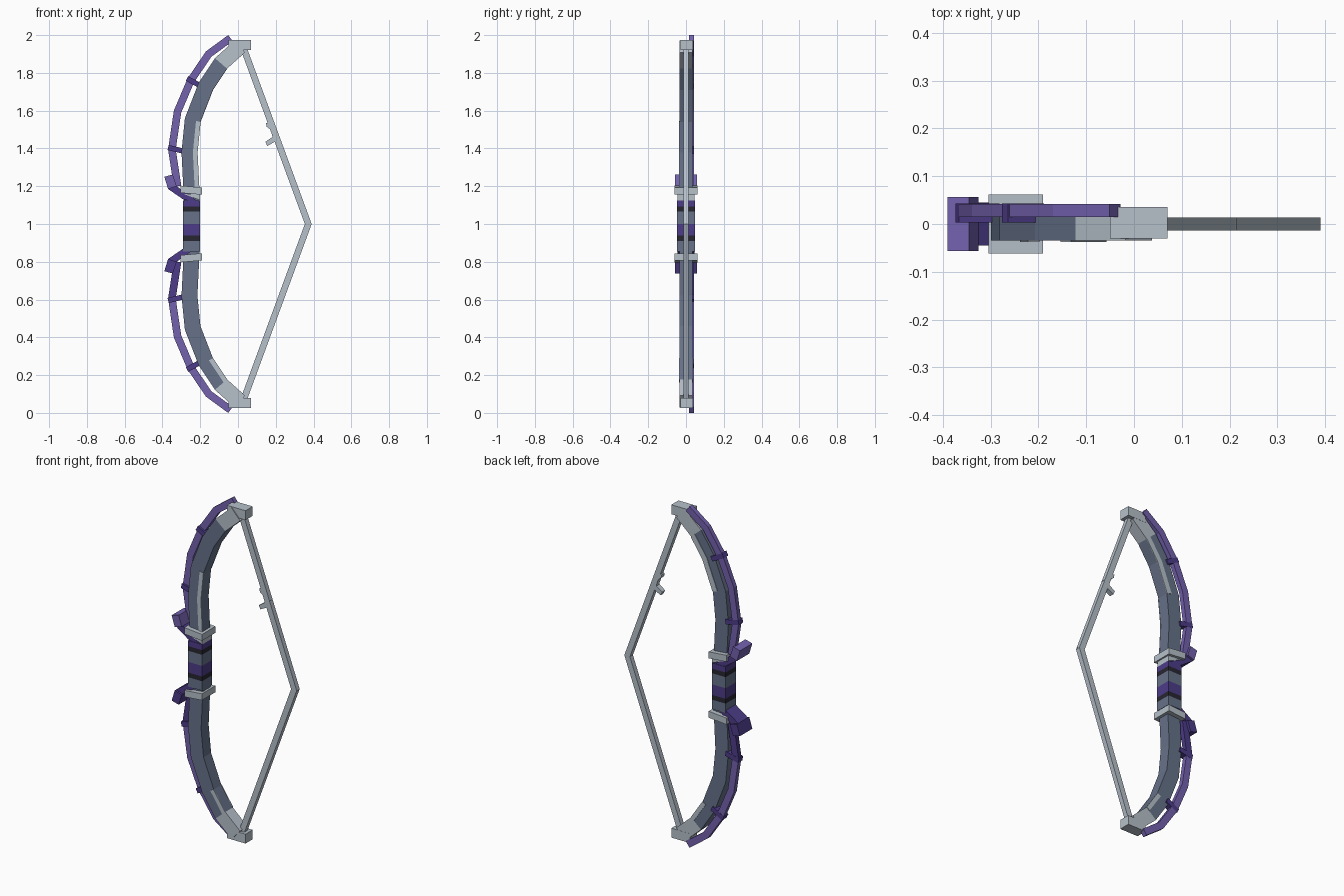
import bpy, bmesh
from mathutils import Vector

if "Cube" in bpy.data.objects:
    bpy.data.objects.remove(bpy.data.objects["Cube"])


def material(name, hex_code):
    srgb = [int(hex_code[i:i + 2], 16) / 255 for i in (0, 2, 4)]
    col = [c / 12.92 if c < 0.04045 else ((c + 0.055) / 1.055) ** 2.4 for c in srgb] + [1]
    m = bpy.data.materials.new(name)
    m.use_nodes = True
    m.diffuse_color = col
    m.node_tree.nodes["Principled BSDF"].inputs["Base Color"].default_value = col
    return m


SLATE, SILVER, VIOLET, PURPLE, BLACK = range(5)
MATS = [material("slate", "667289"), material("silver", "b6c0ca"),
        material("violet", "7361ae"), material("deep purple", "4d3c88"),
        material("near black", "272530")]


def finish(name, bm):
    bmesh.ops.recalc_face_normals(bm, faces=bm.faces)
    mesh = bpy.data.meshes.new(name)
    bm.to_mesh(mesh)
    bm.free()
    for m in MATS:
        mesh.materials.append(m)
    bpy.context.collection.objects.link(bpy.data.objects.new(name, mesh))


def place(x, y, z, low):
    return (x, y, 2 - z if low else z)


def prism(name, outline, y0, y1, mat, low=False):
    """Extrude an x-z outline through y."""
    bm = bmesh.new()
    front, back = [[bm.verts.new(place(x, y, z, low)) for x, z in outline] for y in (y0, y1)]
    bm.faces.new(front)
    bm.faces.new(back)
    for i in range(len(outline)):
        j = (i + 1) % len(outline)
        bm.faces.new((front[i], front[j], back[j], back[i]))
    for f in bm.faces:
        f.material_index = mat
    finish(name, bm)


def box(name, x0, x1, y0, y1, z0, z1, mat, low=False):
    prism(name, [(x0, z0), (x1, z0), (x1, z1), (x0, z1)], y0, y1, mat, low)


def sweep(name, path, lo, hi, y0, y1, mats, low=False, first=0, last=None):
    """Rectangular strip along an x-z path, mitred at each bend, one colour per segment."""
    pts = [Vector(p) for p in path]
    dirs = [(b - a).normalized() for a, b in zip(pts, pts[1:])]
    bm = bmesh.new()
    rings = []
    for i, p in enumerate(pts):
        a, b = dirs[max(i - 1, 0)], dirs[min(i, len(dirs) - 1)]
        t = (a + b).normalized()
        n = Vector((t.y, -t.x)) / max(t.dot(a), 0.5)
        q, r = p + n * lo, p + n * hi
        corners = [(q.x, y0, q.y), (r.x, y0, r.y), (r.x, y1, r.y), (q.x, y1, q.y)]
        rings.append([place(*c, low) for c in corners])
    rings = [[bm.verts.new(c) for c in ring] for ring in rings[first:last]]
    for k, (r, s) in enumerate(zip(rings, rings[1:])):
        for i in range(4):
            j = (i + 1) % 4
            f = bm.faces.new((r[i], r[j], s[j], s[i]))
            f.material_index = mats[min(k, len(mats) - 1)]
    for ring, m in ((rings[0], mats[0]), (rings[-1], mats[-1])):
        bm.faces.new(ring).material_index = m
    finish(name, bm)


limb = [(-0.245, 1.0), (-0.245, 1.14), (-0.257, 1.38), (-0.24, 1.55),
        (-0.17, 1.73), (-0.09, 1.85), (0.01, 1.94)]
ribbon = [(-0.32, 1.2), (-0.35, 1.395), (-0.32, 1.595), (-0.25, 1.76),
          (-0.155, 1.9), (-0.04, 1.984)]
horn = [(-0.2, 1.11), (-0.29, 1.13), (-0.37, 1.185), (-0.39, 1.25),
        (-0.345, 1.262), (-0.325, 1.2), (-0.275, 1.165)]

for low, side in ((False, "upper"), (True, "lower")):
    # Limb with its pale end and tip block
    sweep(side + "_limb", limb, -0.042, 0.042, -0.035, 0.035, [SLATE] * 5 + [SILVER], low)
    box(side + "_tip", -0.05, 0.07, -0.03, 0.036, 1.92, 1.975, SILVER, low)
    # Guard beside the grip
    prism(side + "_guard", [(-0.305, 1.165), (-0.19, 1.155), (-0.19, 1.193), (-0.305, 1.203)],
          -0.062, 0.062, SILVER, low)
    # Outer ribbon and the pegs that hold it
    sweep(side + "_ribbon", ribbon, -0.02, 0.02, 0.015, 0.042,
          [PURPLE if low else VIOLET] + [VIOLET] * 4, low)
    for peg, path in (("long_peg", [(-0.27, 1.77), (-0.195, 1.73)]),
                      ("short_peg", [(-0.37, 1.405), (-0.285, 1.385)])):
        sweep(side + "_" + peg, path, -0.014, 0.014, 0.003, 0.043, [PURPLE], low)
    # Swept horn with a raised outer lip
    prism(side + "_horn", horn[:3] + horn[5:], -0.045, 0.045, PURPLE, low)
    prism(side + "_horn_lip", horn[2:6], -0.057, 0.057, VIOLET if not low else PURPLE, low)
    # Bowstring half
    sweep(side + "_string", [(0.388, 1.0), (0.372, 1.0), (0.03, 1.93)][1:],
          -0.017, 0.017, -0.014, 0.014, [SILVER], low)

# Pale inlays on the limb faces
sweep("upper_front_inlay", limb, 0.018, 0.043, -0.038, -0.034, [SILVER], first=1, last=4)
sweep("lower_front_inlay", limb, 0.018, 0.043, -0.038, -0.034, [SILVER], True, 4, 6)
sweep("upper_back_inlay", limb, 0.01, 0.043, 0.034, 0.038, [SILVER], first=3, last=6)
sweep("lower_back_inlay", limb, 0.018, 0.043, 0.034, 0.038, [SILVER], True, 4, 6)

# Banded grip
bands = [(0.855, SLATE), (0.91, BLACK), (0.938, PURPLE), (1.0, SLATE),
         (1.065, BLACK), (1.092, PURPLE), (1.125, None)]
for i, ((z0, mat), (z1, _)) in enumerate(zip(bands, bands[1:])):
    box(f"grip_band_{i + 1}", -0.29, -0.2, -0.047, 0.047, z0, z1, mat)
prism("grip_collar", [(-0.2, 1.125), (-0.2, 1.16), (-0.29, 1.16)], -0.046, 0.046, SILVER)

# String corner and forked arrow rest on the string
prism("string_corner", [(0.354, 1.0), (0.372, 1.04), (0.39, 1.0), (0.372, 0.96)],
      -0.014, 0.014, SILVER)
prism("string_fork", [(0.215, 1.48), (0.175, 1.535), (0.148, 1.535), (0.152, 1.515),
                      (0.178, 1.495), (0.182, 1.46), (0.145, 1.435), (0.155, 1.413),
                      (0.2, 1.438)], -0.014, 0.014, SILVER)
